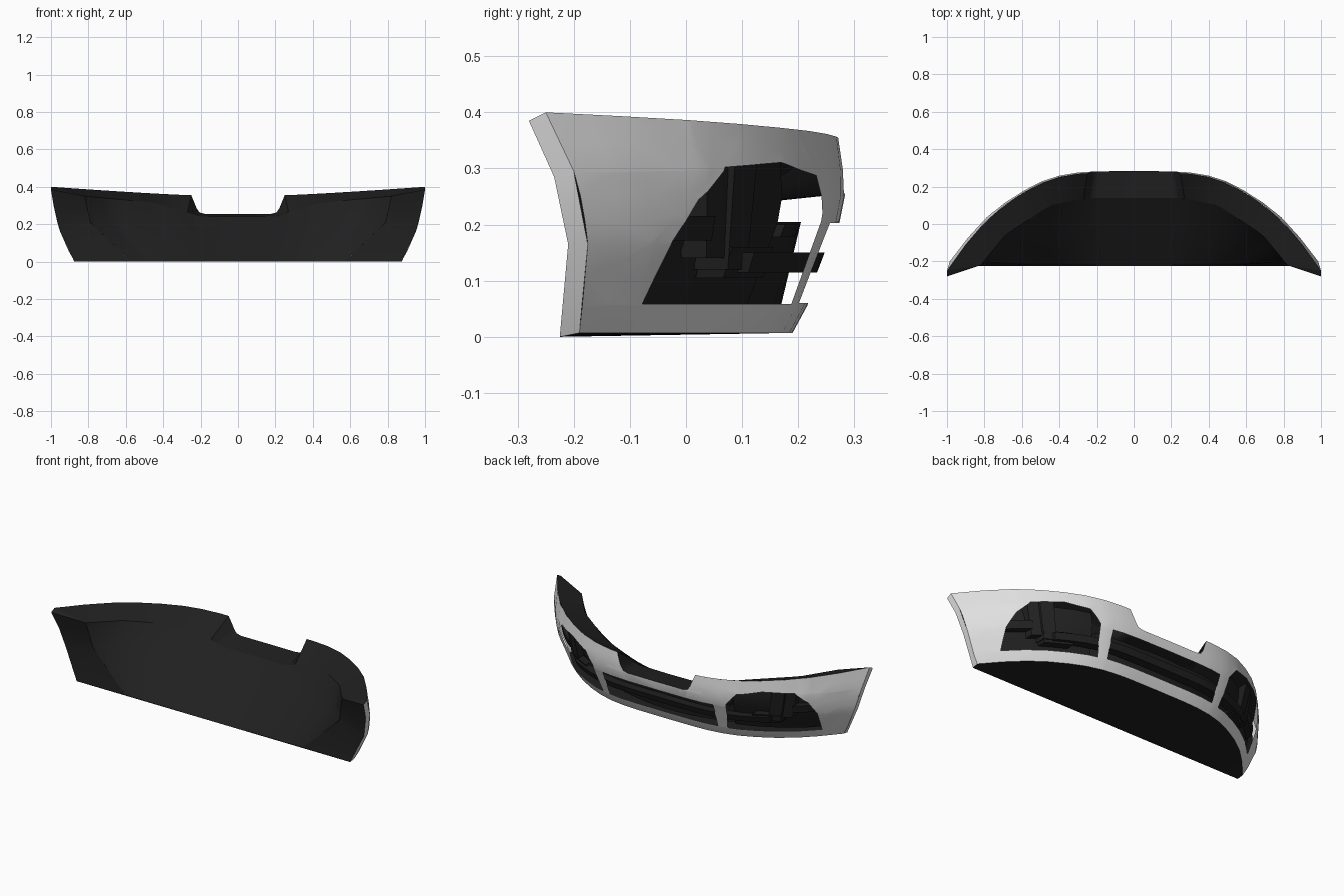
import bpy, bmesh
from mathutils import Vector

cube = bpy.data.objects.get("Cube")
if cube:
    bpy.data.objects.remove(cube)


def material(name, c, rough):
    m = bpy.data.materials.new(name)
    m.use_nodes = True
    m.diffuse_color = (c, c, c, 1)
    bsdf = m.node_tree.nodes["Principled BSDF"]
    bsdf.inputs["Base Color"].default_value = (c, c, c, 1)
    bsdf.inputs["Roughness"].default_value = rough
    return m


PAINT = material("light grey paint", 0.74, 0.5)
BLACK = material("black plastic", 0.0145, 0.7)

# height: half width, end y, middle y
ROWS = [(.007, .877, -.19, .19), (.055, .905, -.185, .216), (.165, .953, -.175, .258),
        (.205, .965, -.18, .274), (.25, .975, -.188, .283), (.295, .985, -.2, .283),
        (.355, 1, -.25, .276)]
# plan curve from the middle to the end
PLAN = [(0, 1), (.2, .997), (.3, .985), (.4, .952), (.5, .888), (.6, .785), (.7, .655),
        (.8, .488), (.9, .265), (1, 0)]
# inner rim: position along the bumper, then x, y, z
RIM = [(0, 0, .14, .24), (.18, .2, .14, .242), (.225, .24, .139, .252), (.25, .27, .137, .265),
       (.5, .45, .1, .315), (.75, .69, -.06, .338), (1, .82, -.22, .35)]


def interp(table, t):
    for a, b in zip(table, table[1:]):
        if t <= b[0]:
            k = max(0, (t - a[0]) / (b[0] - a[0]))
            return [p + (q - p) * k for p, q in zip(a[1:], b[1:])]
    return list(table[-1][1:])


def skin(s, v, back=0):
    """Point on the outer surface, s along the bumper and v up it."""
    a = min(1, abs(s))
    w, end, mid = interp(ROWS, v)
    z = v
    if v > .295:
        top = .355 + .045 * max(0, (a - .25) / .75) ** 1.2
        z = .295 + (v - .295) / .06 * (top - .295)
    return Vector((s * w, end + (mid - end) * interp(PLAN, a)[0] - back, z))


def finish(name, bm, mat, facing=None):
    bmesh.ops.recalc_face_normals(bm, faces=bm.faces)
    if facing:
        d = Vector(facing)
        if sum(f.normal.dot(d) * f.calc_area() for f in bm.faces) < 0:
            bmesh.ops.reverse_faces(bm, faces=bm.faces)
    me = bpy.data.meshes.new(name)
    bm.to_mesh(me)
    bm.free()
    me.materials.append(mat)
    ob = bpy.data.objects.new(name, me)
    bpy.context.collection.objects.link(ob)
    bpy.ops.object.select_all(action="DESELECT")
    ob.select_set(True)
    bpy.context.view_layer.objects.active = ob
    bpy.ops.object.shade_smooth_by_angle(angle=.6)


def loft(name, rows, mat, facing=None, solid=False):
    bm = bmesh.new()
    grid = [[bm.verts.new(p) for p in row] for row in rows]
    for a, b in zip(grid, grid[1:]):
        for i in range(len(a) - 1):
            bm.faces.new((a[i], a[i + 1], b[i + 1], b[i]))
    bmesh.ops.remove_doubles(bm, verts=bm.verts, dist=1e-5)
    if solid:
        bmesh.ops.holes_fill(bm, edges=bm.edges, sides=8)
    finish(name, bm, mat, facing)


def spread(a, b, n):
    return [a + (b - a) * i / n for i in range(n + 1)]


def mirrored(points):
    return [(-s, z) for s, z in reversed(points)]


# Painted skin: flat sheet, cut by convex outlines, then bent into shape
side_hole = [(.44, .058), (.9, .058), (.863, .17), (.818, .245), (.755, .3),
             (.61, .307), (.49, .287), (.44, .22)]
middle_hole = [(-.38, .06), (.38, .06), (.365, .203), (-.365, .203)]
notch_half = [(.18, .255), (.21, .262), (.225, .285), (.25, .355)]
holes = [side_hole, mirrored(side_hole), middle_hole, mirrored(notch_half) + notch_half]

bm = bmesh.new()
heights = sorted([r[0] for r in ROWS] + [.11, .325])
grid = [[bm.verts.new((s, 0, z)) for s in spread(-1, 1, 40)] for z in heights]
for a, b in zip(grid, grid[1:]):
    for i in range(40):
        bm.faces.new((a[i], a[i + 1], b[i + 1], b[i]))
for hole in holes:
    planes = []
    for (x0, z0), (x1, z1) in zip(hole, hole[1:] + hole[:1]):
        planes.append((Vector((x0, 0, z0)), Vector((z1 - z0, 0, x0 - x1)).normalized()))
    lo, hi = min(p[0] for p in hole) - .06, max(p[0] for p in hole) + .06
    for co, no in planes:
        near = [f for f in bm.faces if lo < f.calc_center_median().x < hi]
        geom = list({v for f in near for v in f.verts} | {e for f in near for e in f.edges})
        bmesh.ops.bisect_plane(bm, geom=geom + near, plane_co=co, plane_no=no, dist=1e-5)
    gone = [f for f in bm.faces
            if all((f.calc_center_median() - co).dot(no) < 0 for co, no in planes)]
    bmesh.ops.delete(bm, geom=gone, context="FACES")
for v in bm.verts:
    v.co = skin(v.co.x, v.co.z)
finish("bumper_skin", bm, PAINT, (0, 1, 0))

# Top shelf from the skin edge to the inner rim
edge = [(0, .255)] + notch_half + [(s, .355) for s in spread(.25, 1, 16)[1:]]
edge = mirrored(edge[1:]) + edge


def rim(s):
    x, y, z = interp(RIM, abs(s))
    return Vector((x if s >= 0 else -x, y, z))


inner = [rim(s) for s, z in edge]
loft("top_shelf", [[skin(s, z) for s, z in edge], inner], BLACK, (0, 0, 1))

# Sloping inner wall
bottom = [Vector((p.x * .695, -.22, 0)) for p in inner]
middle = [b.lerp(p, .6) for b, p in zip(bottom, inner)]
for m, p in zip(middle, inner):
    m.x = p.x * .963
    m.y += .02 * abs(p.x / .82) ** 4
loft("inner_wall", [bottom, middle, inner], BLACK, (0, -1, 0))

# Underside
under = spread(-1, 1, 40)
loft("underside", [[skin(s, .007) for s in under],
                   [Vector((s * .875, -.225, 0)) for s in under]], BLACK, (0, 0, -1))

# End flanges and inner wings, one each side
lip = [(.875, -.225, 0), (.953, -.21, .165), (.982, -.235, .285), (1, -.28, .385)]
wing = [(.57, -.22, 0), (.79, -.2, .21), (.805, -.21, .28), (.82, -.22, .35)]
for side, label in ((1, "left"), (-1, "right")):
    flip = lambda pts: [Vector((x * side, y, z)) for x, y, z in pts]
    ends = [skin(side, v) for v in (.007, .165, .295, .355)]
    loft(label + "_end_flange", [ends, flip(lip)], PAINT, (side, 0, 0))
    loft(label + "_inner_wing", [flip(lip), flip(wing)], BLACK, (0, -1, 0))
    loft(label + "_shelf_end", [[flip(lip)[-1], flip(wing)[-1]], [ends[-1]] * 2],
         BLACK, (0, 0, 1))


# Grille parts that follow the skin
def ridge(name, s0, s1, z0, z1, back, depth):
    n = max(4, int(abs(s1 - s0) * 24))
    ring = [(z0, back), (z1, back), (z1, back + depth), (z0, back + depth), (z0, back)]
    loft(name, [[skin(s, z, d) for s in spread(s0, s1, n)] for z, d in ring],
         BLACK, solid=True)


loft("middle_backing", [[Vector((x, y - .5 * x * x, z)) for x in spread(-.44, .44, 12)]
                        for y, z in ((.168, .05), (.205, .205))], BLACK, (0, 1, 0))
ridge("middle_bar", -.66, .66, .115, .15, .005, .05)
ridge("upper_bar", -.42, .42, .178, .2, .068, .03)
for side, label in ((1, "left"), (-1, "right")):
    loft(label + "_vent_backing",
         [[skin(side * s, z, .08) for s in spread(.43, .93, 12)]
          for z in (.045, .11, .165, .205, .25, .312)], BLACK, (side, 1, 0))
    ridge(label + "_vent_pillar", side * .645, side * .705, .12, .312, .018, .06)
    ridge(label + "_vent_pillar_step", side * .705, side * .75, .14, .312, .03, .045)
    ridge(label + "_vent_foot", side * .56, side * .7, .105, .16, .025, .05)
    ridge(label + "_vent_bar", side * .74, side * .88, .172, .215, .035, .045)
